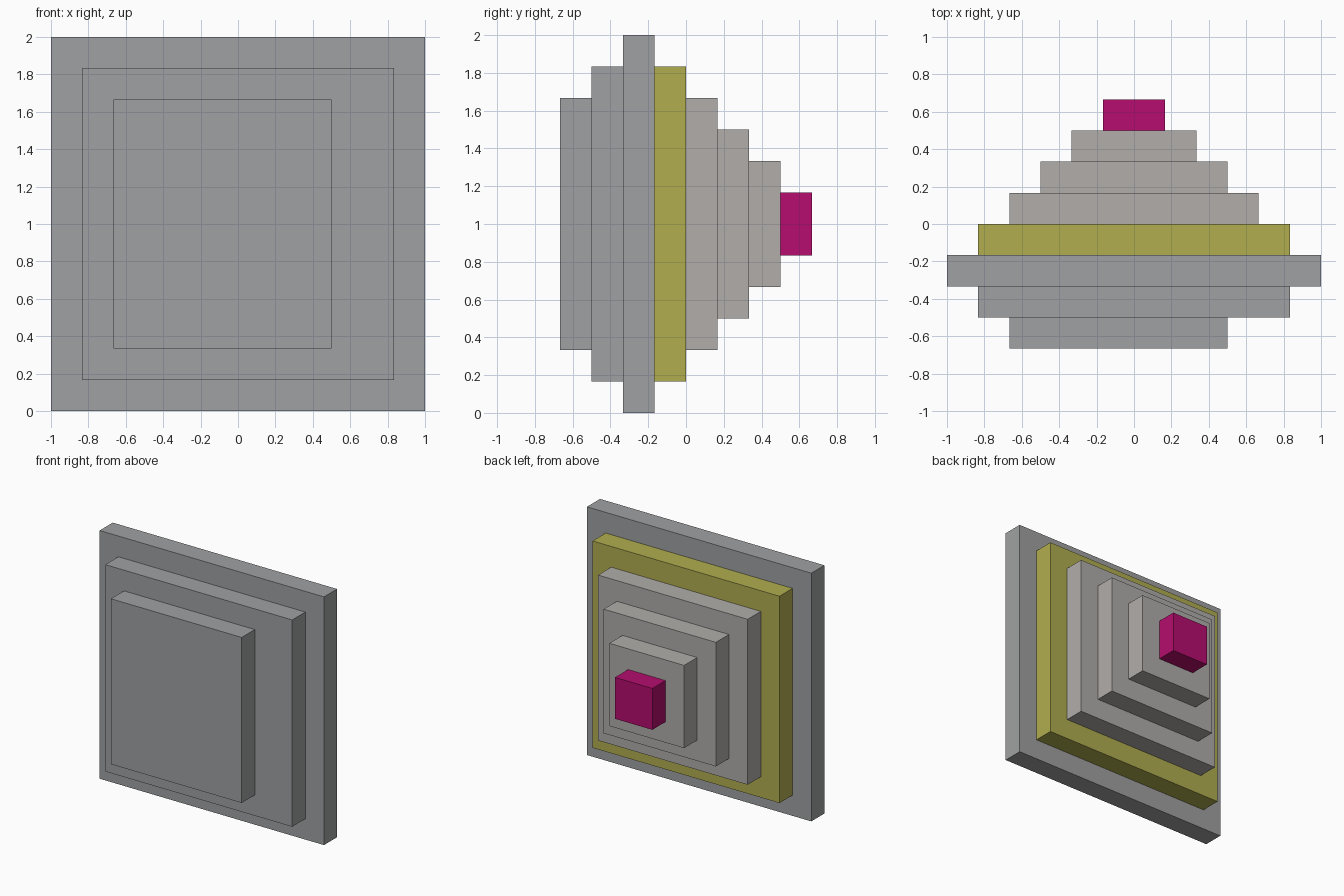
import bpy

if "Cube" in bpy.data.objects:
    bpy.data.objects.remove(bpy.data.objects["Cube"])

U = 1 / 6  # grid unit: every step of the model is one sixth


def material(name, rgb):
    m = bpy.data.materials.new(name)
    m.diffuse_color = (*rgb, 1)
    m.use_nodes = True
    m.node_tree.nodes["Principled BSDF"].inputs["Base Color"].default_value = m.diffuse_color
    return m


cool_grey = material("cool_grey", (0.35, 0.355, 0.36))
warm_grey = material("warm_grey", (0.44, 0.42, 0.405))
olive = material("olive_yellow", (0.44, 0.42, 0.08))
magenta = material("magenta", (0.46, 0.004, 0.156))


def slab(name, y, x0, x1, half_height, mat):
    """One-unit-thick slab starting at depth y, centred on z = 1 (all in grid units)."""
    bpy.ops.mesh.primitive_cube_add(
        size=1, location=((x0 + x1) / 2 * U, (y + 0.5) * U, 1))
    ob = bpy.context.object
    ob.name = name
    ob.scale = ((x1 - x0) * U, U, 2 * half_height * U)
    bpy.ops.object.transform_apply(location=False, rotation=False, scale=True)
    ob.data.materials.append(mat)


# Front steps and the widest plate (front step is one unit short on the right)
slab("front_step", -4, -4, 3, 4, cool_grey)
slab("middle_step", -3, -5, 5, 5, cool_grey)
slab("main_plate", -2, -6, 6, 6, cool_grey)

# Coloured band behind the main plate
slab("yellow_plate", -1, -5, 5, 5, olive)

# Back steps, shrinking by one unit per side
for i, half in enumerate((4, 3, 2)):
    slab(f"back_step_{i + 1}", i, -half, half, half, warm_grey)

# Tip
slab("magenta_tip", 3, -1, 1, 1, magenta)
